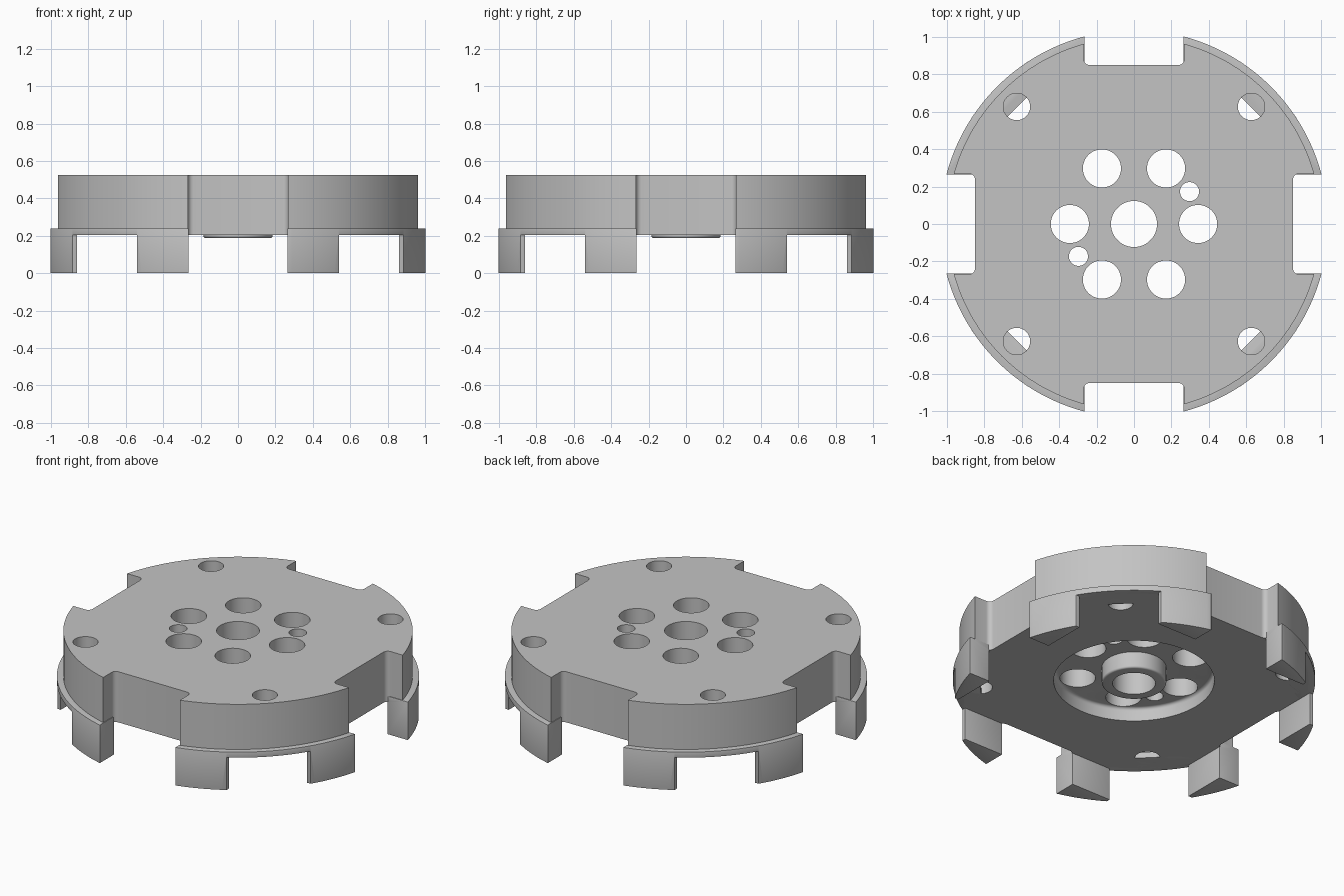
import bpy, bmesh
from math import sin, cos, asin, pi, radians
from mathutils import Matrix

cube = bpy.data.objects.get("Cube")
if cube:
    bpy.data.objects.remove(cube, do_unlink=True)

grey = bpy.data.materials.new("light grey")
grey.use_nodes = True
colour = (0.55, 0.55, 0.55, 1)
grey.diffuse_color = colour
grey.node_tree.nodes["Principled BSDF"].inputs["Base Color"].default_value = colour

UNDERSIDE, TOP, RIM_TOP = 0.205, 0.525, 0.24
RECESS_FLOOR = 0.29


def make_object(name, bm):
    bmesh.ops.recalc_face_normals(bm, faces=bm.faces)
    mesh = bpy.data.meshes.new(name)
    bm.to_mesh(mesh)
    bm.free()
    mesh.materials.append(grey)
    obj = bpy.data.objects.new(name, mesh)
    bpy.context.collection.objects.link(obj)
    return obj


def arc(cx, cy, r, start, end, steps):
    angles = [start + (end - start) * i / steps for i in range(steps + 1)]
    return [(cx + r * cos(a), cy + r * sin(a)) for a in angles]


def add_prism(bm, points, z0, z1):
    face = bm.faces.new([bm.verts.new((x, y, z0)) for x, y in points])
    new = bmesh.ops.extrude_face_region(bm, geom=[face])["geom"]
    verts = [v for v in new if isinstance(v, bmesh.types.BMVert)]
    bmesh.ops.translate(bm, verts=verts, vec=(0, 0, z1 - z0))


def add_cylinder(bm, x, y, r, z0, z1, segments=48):
    add_prism(bm, arc(x, y, r, 0, 2 * pi * (1 - 1 / segments), segments - 1), z0, z1)


def round_ring(bm, z, width):
    edges = [e for e in bm.edges if all(abs(v.co.z - z) < 1e-5 for v in e.verts)]
    bmesh.ops.bevel(bm, geom=edges, offset=width, segments=4, profile=0.5, affect='EDGES')


def boolean(obj, cutter, operation):
    mod = obj.modifiers.new(cutter.name, 'BOOLEAN')
    mod.operation, mod.object, mod.solver = operation, cutter, 'EXACT'
    cutter.hide_render = True
    cutter.hide_set(True)


def finish(obj):
    """Bake the modifiers, drop the helpers and shade."""
    bpy.context.view_layer.update()
    graph = bpy.context.evaluated_depsgraph_get()
    baked = bpy.data.meshes.new_from_object(obj.evaluated_get(graph))
    helpers = [m.object for m in obj.modifiers if m.type == 'BOOLEAN']
    obj.modifiers.clear()
    obj.data = baked
    for helper in helpers:
        bpy.data.objects.remove(helper, do_unlink=True)
    bpy.ops.object.select_all(action='DESELECT')
    obj.select_set(True)
    bpy.context.view_layer.objects.active = obj
    bpy.ops.object.shade_smooth_by_angle(angle=radians(30))


# Main disc with four filleted notches
half, floor, fillet = 0.268, 0.85, 0.03
a0 = asin(half)
quarter = (arc(floor + fillet, half - fillet, fillet, pi, pi / 2, 6)
           + arc(0, 0, 1, a0, pi / 2 - a0, 40)
           + arc(half - fillet, floor + fillet, fillet, 0, -pi / 2, 6))
outline = []
for k in range(4):
    c, s = cos(k * pi / 2), sin(k * pi / 2)
    outline += [(c * x - s * y, s * x + c * y) for x, y in quarter]
bm = bmesh.new()
add_prism(bm, outline, UNDERSIDE, TOP)
disc = make_object("disc_body", bm)

# Round recess in the underside
bm = bmesh.new()
add_cylinder(bm, 0, 0, 0.46, 0, RECESS_FLOOR, 96)
round_ring(bm, RECESS_FLOOR, 0.02)
boolean(disc, make_object("recess_cutter", bm), 'DIFFERENCE')

# Central hub inside the recess
bm = bmesh.new()
add_cylinder(bm, 0, 0, 0.185, 0.187, 0.4, 64)
round_ring(bm, 0.187, 0.012)
boolean(disc, make_object("hub", bm), 'UNION')

# Through holes: centre, ring of six, two pins, four corners
holes = [(0, 0, 0.123), (0.297, 0.173, 0.051), (-0.297, -0.173, 0.051)]
holes += [(0.343 * cos(k * pi / 3), 0.343 * sin(k * pi / 3), 0.102) for k in range(6)]
holes += [(x, y, 0.072) for x in (-0.627, 0.627) for y in (-0.627, 0.627)]
bm = bmesh.new()
for x, y, r in holes:
    add_cylinder(bm, x, y, r, 0.05, 0.7)
boolean(disc, make_object("hole_cutter", bm), 'DIFFERENCE')
finish(disc)

# One rim quarter: a flange with two hanging legs, softened edges
side, inner, leg_end, radius = 0.264, 0.857, 0.54, 1.037
b0 = asin(side / radius)
points = arc(0, 0, radius, b0, pi / 2 - b0, 40)
points += [(side, inner), (0.45, inner), (0.5, 0.75),
           (0.75, 0.5), (inner, 0.45), (inner, side)]
bm = bmesh.new()
add_prism(bm, points, 0, RIM_TOP)
rim = make_object("rim_with_legs_1", bm)

# Clears the space between and behind the legs
back = inner + 0.004
bm = bmesh.new()
add_prism(bm, [(0.1, 0.1), (0.1, back), (leg_end, back), (leg_end, 1.2), (1.2, 1.2),
               (1.2, leg_end), (back, leg_end), (back, 0.1)], -0.1, UNDERSIDE)
boolean(rim, make_object("leg_gap_cutter", bm), 'DIFFERENCE')
bevel = rim.modifiers.new("soft_edges", 'BEVEL')
bevel.width, bevel.segments, bevel.limit_method = 0.014, 3, 'ANGLE'
bevel.angle_limit = radians(40)
finish(rim)

# Repeat the rim quarter around the disc
for k in range(1, 4):
    copy = bpy.data.objects.new(f"rim_with_legs_{k + 1}", rim.data)
    copy.matrix_world = Matrix.Rotation(k * pi / 2, 4, 'Z')
    bpy.context.collection.objects.link(copy)
